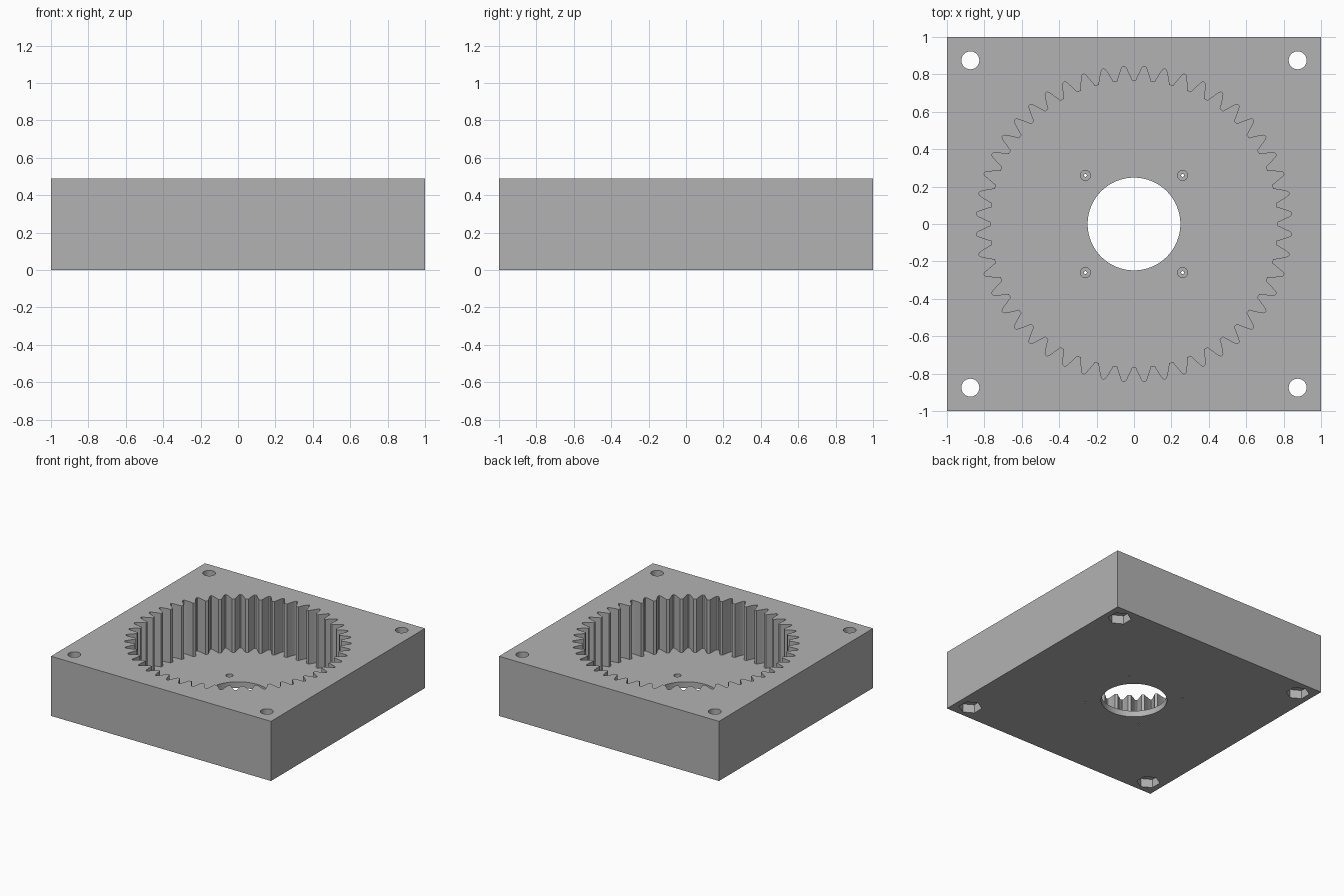
import bpy, bmesh, math

cube = bpy.data.objects.get("Cube")
if cube:
    bpy.data.objects.remove(cube, do_unlink=True)

HEIGHT = 0.49
FLOOR = 0.05
TEETH = 48

grey = bpy.data.materials.new("plain grey")
grey.use_nodes = True
colour = (0.45, 0.45, 0.45, 1)
grey.diffuse_color = colour
bsdf = next(n for n in grey.node_tree.nodes if n.type == 'BSDF_PRINCIPLED')
bsdf.inputs["Base Color"].default_value = colour


def prism(name, outline, z0, z1):
    """Extrude a flat outline from z0 up to z1."""
    bm = bmesh.new()
    face = bm.faces.new([bm.verts.new((x, y, z0)) for x, y in outline])
    new = bmesh.ops.extrude_face_region(bm, geom=[face])["geom"]
    top = [v for v in new if isinstance(v, bmesh.types.BMVert)]
    bmesh.ops.translate(bm, verts=top, vec=(0, 0, z1 - z0))
    bmesh.ops.recalc_face_normals(bm, faces=bm.faces)
    mesh = bpy.data.meshes.new(name)
    bm.to_mesh(mesh)
    bm.free()
    mesh.materials.append(grey)
    ob = bpy.data.objects.new(name, mesh)
    bpy.context.collection.objects.link(ob)
    return ob


def polygon(x, y, r, sides, turn=0.0):
    angles = [turn + math.tau * i / sides for i in range(sides)]
    return [(x + r * math.cos(a), y + r * math.sin(a)) for a in angles]


def ring_gear():
    """Internal gear outline; each space is (radius, half width) mirrored."""
    flank = [(0.767, 0.039), (0.785, 0.033), (0.81, 0.023),
             (0.832, 0.014), (0.841, 0.009), (0.845, 0.004)]
    space = [(r, -w) for r, w in flank] + [(r, w) for r, w in reversed(flank)]
    points = []
    for i in range(TEETH):
        middle = math.tau * (i + 0.5) / TEETH
        for r, w in space:
            a = middle + w / r
            points.append((r * math.cos(a), r * math.sin(a)))
    return points


def cut(outline, z0, z1):
    """Subtract a prism from the housing."""
    cutter = prism("cutter", outline, z0, z1)
    cutter.hide_render = True
    mod = housing.modifiers.new("cut", 'BOOLEAN')
    mod.operation = 'DIFFERENCE'
    mod.solver = 'EXACT'
    mod.object = cutter
    bpy.ops.object.modifier_apply(modifier=mod.name)
    bpy.data.objects.remove(cutter, do_unlink=True)


# Square block
housing = prism("gear_housing", [(-1, -1), (1, -1), (1, 1), (-1, 1)], 0, HEIGHT)
bpy.ops.object.select_all(action='DESELECT')
bpy.context.view_layer.objects.active = housing
housing.select_set(True)

# Toothed cavity and central bore
cut(ring_gear(), FLOOR, 1)
cut(polygon(0, 0, 0.248, 64), -1, 0.2)

for sx in (-1, 1):
    for sy in (-1, 1):
        # Corner bolt hole with hexagonal nut pocket underneath
        x, y = 0.875 * sx, 0.875 * sy
        cut(polygon(x, y, 0.048, 32), -1, 1)
        cut(polygon(x, y, 0.088, 6, math.pi / 2), -1, 0.07)
        # Counterbored screw hole in the floor
        x, y = 0.26 * sx, 0.26 * sy
        cut(polygon(x, y, 0.027, 24), 0.02, 0.2)
        cut(polygon(x, y, 0.008, 12), -1, 0.2)

bpy.ops.object.shade_smooth_by_angle(angle=math.radians(20))
